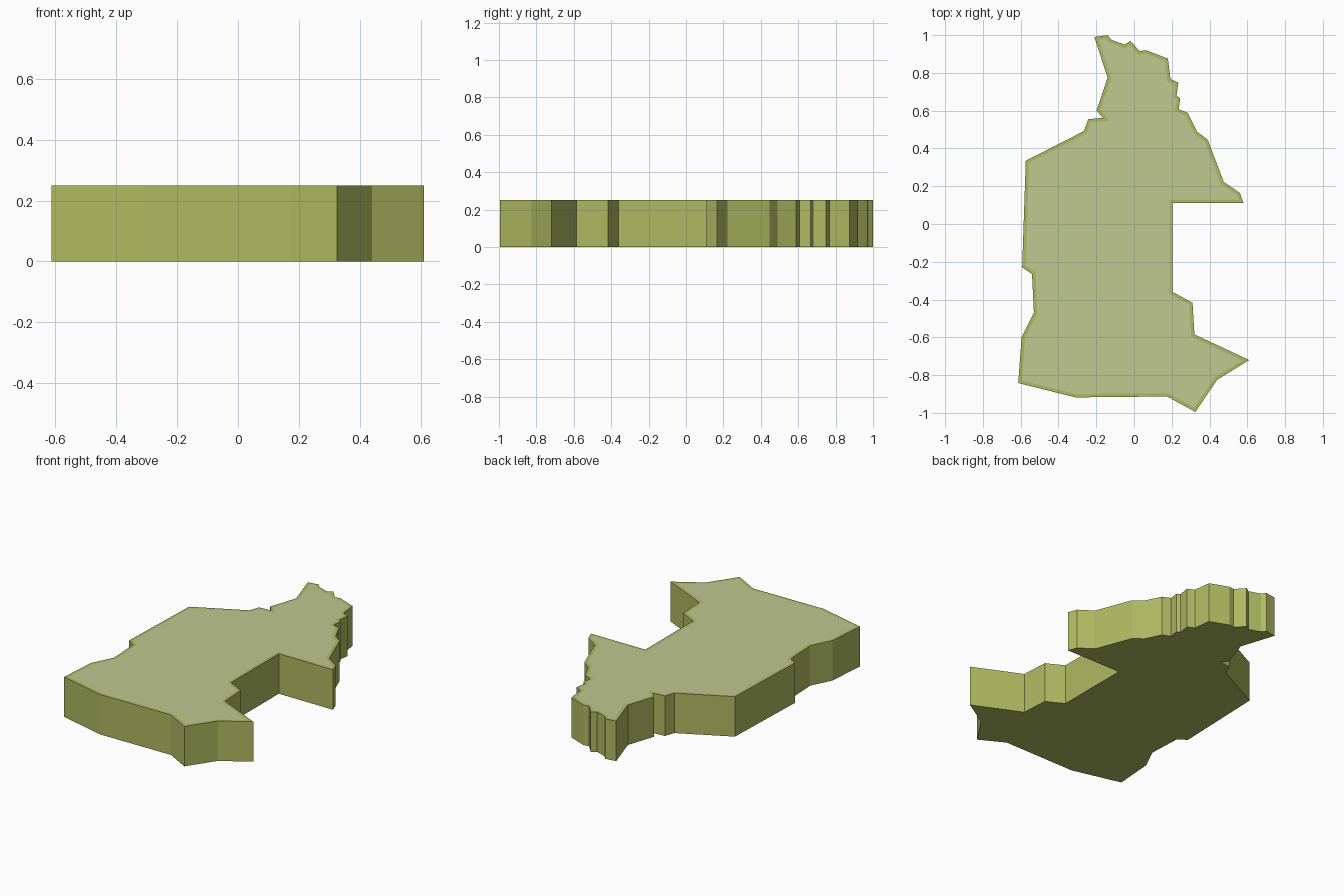
import bpy, bmesh

if "Cube" in bpy.data.objects:
    bpy.data.objects.remove(bpy.data.objects["Cube"])

HEIGHT = 0.25
RIM = 0.018

# Map outline, clockwise from the top left tip
OUTLINE = [
    (-.21, .99), (-.14, 1.0), (-.12, .975), (-.05, .95), (-.02, .97), (.03, .915),
    (.065, .92), (.18, .875), (.193, .768), (.235, .748), (.225, .68), (.245, .665),
    (.237, .608), (.285, .588), (.335, .488), (.39, .447), (.475, .223), (.56, .165),
    (.58, .11), (.205, .11), (.205, -.36), (.31, -.417), (.32, -.585), (.61, -.72),
    (.44, -.825), (.325, -.995), (.175, -.913), (-.31, -.918), (-.613, -.842),
    (-.595, -.6), (-.53, -.47), (-.54, -.265), (-.592, -.23), (-.573, .335),
    (-.265, .492), (-.242, .555), (-.165, .562), (-.198, .6), (-.14, .775),
]


def material(name, color):
    mat = bpy.data.materials.new(name)
    mat.diffuse_color = (*color, 1)
    mat.use_nodes = True
    mat.node_tree.nodes["Principled BSDF"].inputs["Base Color"].default_value = mat.diffuse_color
    return mat


# Extruded slab
bm = bmesh.new()
base = bm.faces.new([bm.verts.new((x, y, 0)) for x, y in OUTLINE])
ext = bmesh.ops.extrude_face_region(bm, geom=[base], use_keep_orig=True)
top_verts = [v for v in ext["geom"] if isinstance(v, bmesh.types.BMVert)]
bmesh.ops.translate(bm, verts=top_verts, vec=(0, 0, HEIGHT))
bmesh.ops.recalc_face_normals(bm, faces=bm.faces)

# Pale top panel, flush inside a thin green rim
top = next(f for f in bm.faces if f.normal.z > 0.9)
bmesh.ops.inset_region(bm, faces=[top], thickness=RIM, use_even_offset=True)
top.material_index = 1

mesh = bpy.data.meshes.new("map_slab")
bm.to_mesh(mesh)
bm.free()
mesh.materials.append(material("slab_green", (0.42, 0.49, 0.12)))
mesh.materials.append(material("panel_pale_green", (0.53, 0.58, 0.28)))
slab = bpy.data.objects.new("map_slab", mesh)
bpy.context.collection.objects.link(slab)
